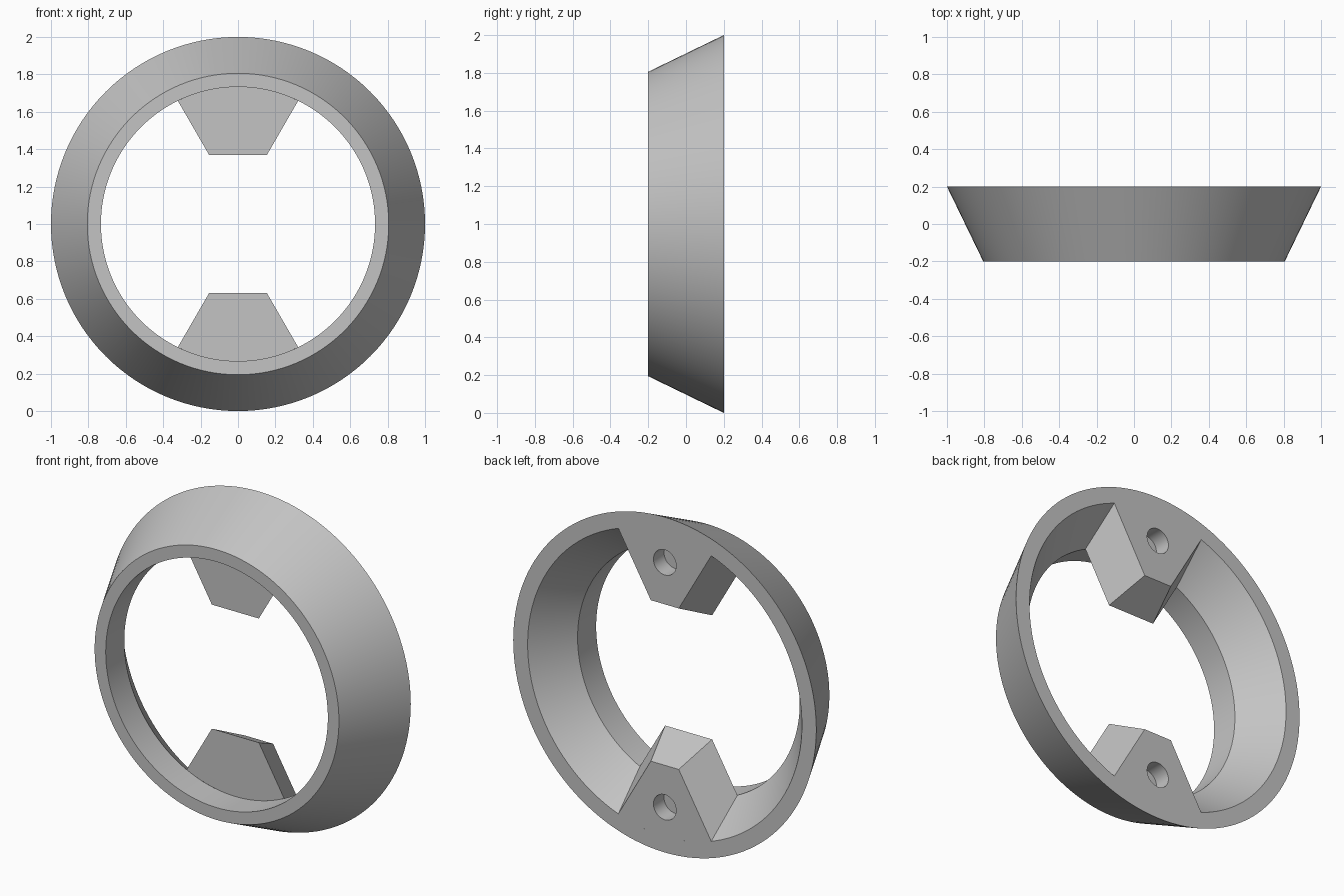
import bpy, bmesh, math
from mathutils import Matrix, Vector

old = bpy.data.objects.get("Cube")
if old:
    bpy.data.objects.remove(old, do_unlink=True)

grey = bpy.data.materials.new("plain_grey")
grey.use_nodes = True
colour = (0.55, 0.55, 0.55, 1)
grey.diffuse_color = colour
grey.node_tree.nodes["Principled BSDF"].inputs["Base Color"].default_value = colour

CENTRE_Z = 1.0
FRONT, STEP, BACK = -0.2, -0.025, 0.2
LIP_R, BACK_R = 0.733, 0.905


def finish(name, bm):
    bmesh.ops.recalc_face_normals(bm, faces=bm.faces[:])
    mesh = bpy.data.meshes.new(name)
    bm.to_mesh(mesh)
    bm.free()
    mesh.materials.append(grey)
    obj = bpy.data.objects.new(name, mesh)
    bpy.context.collection.objects.link(obj)
    return obj


def smooth(obj):
    bpy.ops.object.select_all(action="DESELECT")
    obj.select_set(True)
    bpy.context.view_layer.objects.active = obj
    bpy.ops.object.shade_smooth_by_angle(angle=math.radians(25))


# Ring: a closed (radius, y) profile turned about the y axis
def make_ring():
    profile = [(0.806, FRONT), (1.0, BACK), (BACK_R, BACK), (LIP_R, STEP), (LIP_R, FRONT)]
    bm = bmesh.new()
    verts = [bm.verts.new((0, y, r)) for r, y in profile]
    edges = [bm.edges.new((v, verts[i - 1])) for i, v in enumerate(verts)]
    bmesh.ops.spin(bm, geom=verts + edges, axis=(0, 1, 0), cent=(0, 0, 0),
                   angle=math.tau, steps=128, use_merge=True)
    bmesh.ops.remove_doubles(bm, verts=bm.verts[:], dist=1e-4)
    bmesh.ops.translate(bm, verts=bm.verts[:], vec=(0, 0, CENTRE_Z))
    smooth(finish("ring", bm))


# Tab outline: flat inner edge, sides flaring at 30 degrees, arc along the ring wall
def tab_outline(half_width, height, radius, y, side):
    t = math.tan(math.radians(30))
    k = half_width - t * height
    s = (-k * t + math.sqrt(radius ** 2 * (1 + t * t) - k * k)) / (1 + t * t)
    reach = math.asin((k + t * s) / radius)
    points = [(half_width, height), (-half_width, height)]
    steps = 16
    for i in range(steps + 1):
        a = reach * (2 * i / steps - 1)
        points.append((radius * math.sin(a), radius * math.cos(a)))
    return [Vector((x, y, CENTRE_Z + side * z)) for x, z in points]


def make_tab(name, side):
    bm = bmesh.new()
    front = [bm.verts.new(p) for p in tab_outline(0.155, 0.37, LIP_R, STEP, side)]
    back = [bm.verts.new(p) for p in tab_outline(0.092, 0.48, BACK_R, BACK, side)]
    bm.faces.new(front)
    bm.faces.new(back)
    for i in range(len(front)):
        bm.faces.new((front[i - 1], front[i], back[i], back[i - 1]))
    tab = finish(name, bm)

    # Blind screw hole in the back face
    depth = 0.1
    bm = bmesh.new()
    place = Matrix.Translation((0, BACK, CENTRE_Z + side * 0.73)) @ Matrix.Rotation(math.pi / 2, 4, "X")
    bmesh.ops.create_cone(bm, cap_ends=True, segments=40, radius1=0.075, radius2=0.075,
                          depth=2 * depth, matrix=place)
    cutter = finish("hole_cutter", bm)
    cutter.hide_render = True
    cut = tab.modifiers.new("screw_hole", "BOOLEAN")
    cut.operation = "DIFFERENCE"
    cut.solver = "EXACT"
    cut.object = cutter
    bpy.context.view_layer.objects.active = tab
    bpy.ops.object.modifier_apply(modifier=cut.name)
    bpy.data.objects.remove(cutter, do_unlink=True)
    smooth(tab)


make_ring()
make_tab("upper_tab", 1)
make_tab("lower_tab", -1)
